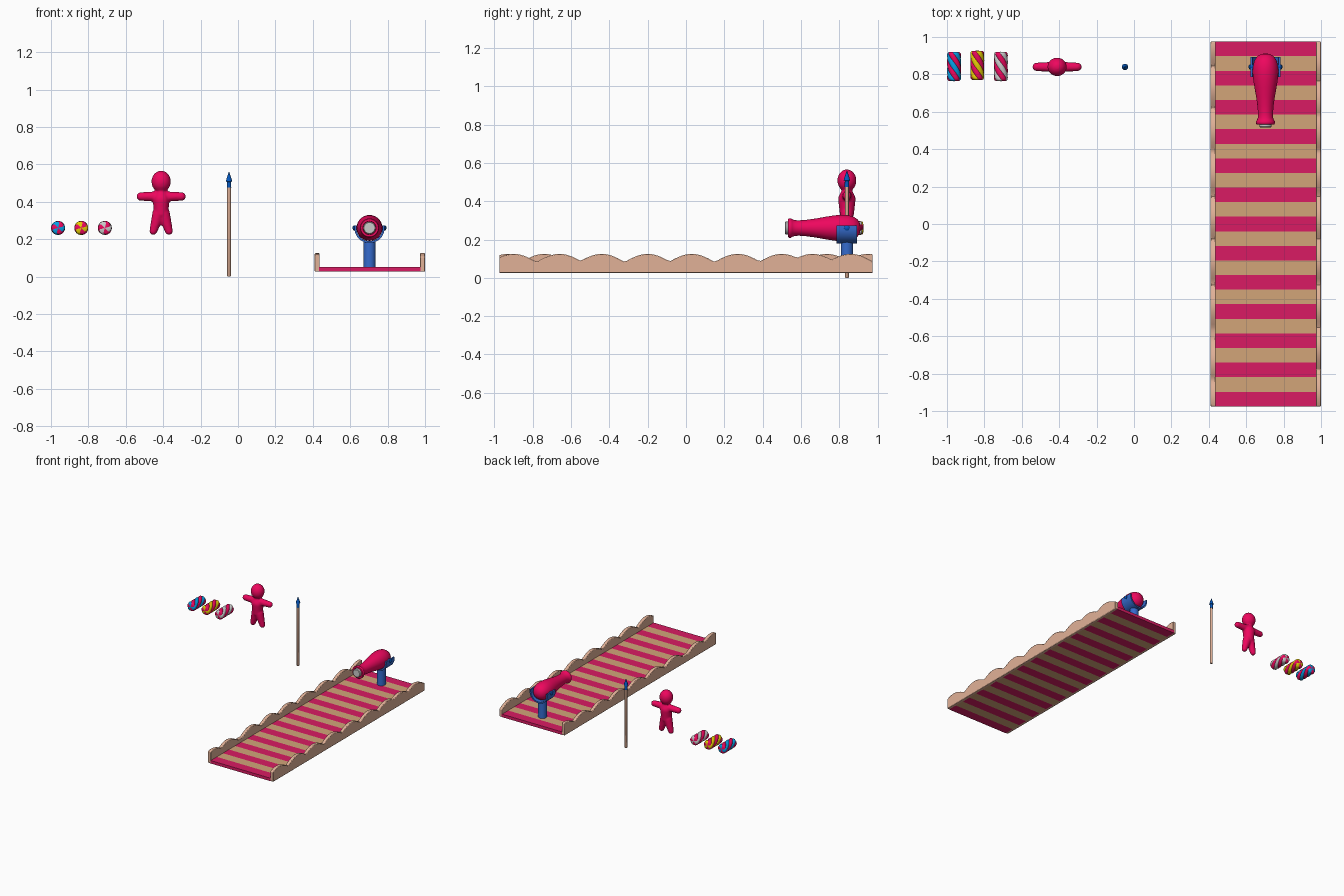
import bpy, bmesh, math
from mathutils import Matrix, Vector

if "Cube" in bpy.data.objects:
    bpy.data.objects.remove(bpy.data.objects["Cube"])


def mat(name, r, g, b):
    m = bpy.data.materials.new(name)
    m.diffuse_color = (r ** 2.2, g ** 2.2, b ** 2.2, 1)
    m.use_nodes = True
    m.node_tree.nodes["Principled BSDF"].inputs["Base Color"].default_value = m.diffuse_color
    return m


PINK = mat("pink", 0.93, 0.06, 0.37)
RASP = mat("raspberry", 0.85, 0.13, 0.39)
WOOD = mat("plank_wood", 0.82, 0.64, 0.47)
PALE = mat("pale_wood", 0.88, 0.69, 0.59)
BLUE = mat("blue", 0.22, 0.42, 0.80)
DEEP = mat("deep_blue", 0.05, 0.35, 0.75)
CYAN = mat("cyan", 0.05, 0.62, 0.90)
YELLOW = mat("yellow", 0.90, 0.80, 0.05)
GREY = mat("light_grey", 0.75, 0.74, 0.74)


def make(name, bm, mats, smooth=40):
    bmesh.ops.recalc_face_normals(bm, faces=bm.faces)
    me = bpy.data.meshes.new(name)
    bm.to_mesh(me)
    bm.free()
    ob = bpy.data.objects.new(name, me)
    bpy.context.collection.objects.link(ob)
    for m in mats:
        me.materials.append(m)
    if smooth:
        bpy.ops.object.select_all(action='DESELECT')
        ob.select_set(True)
        bpy.context.view_layer.objects.active = ob
        bpy.ops.object.shade_smooth_by_angle(angle=math.radians(smooth))
    return ob


def lathe(name, origin, profile, m, axis='Z', n=32):
    """Solid of revolution; profile is (radius, distance along axis)."""
    bm = bmesh.new()
    rot = {'Z': Matrix.Identity(4),
           'Y': Matrix.Rotation(-math.pi / 2, 4, 'X'),
           'X': Matrix.Rotation(math.pi / 2, 4, 'Y')}[axis]
    T = Matrix.Translation(origin) @ rot
    rings = [[bm.verts.new(T @ Vector((r * math.cos(2 * math.pi * i / n),
                                       r * math.sin(2 * math.pi * i / n), h)))
              for i in range(n)] for r, h in profile]
    for a, b in zip(rings, rings[1:]):
        for i in range(n):
            bm.faces.new((a[i], a[(i + 1) % n], b[(i + 1) % n], b[i]))
    bm.faces.new(rings[0])
    bm.faces.new(rings[-1])
    return make(name, bm, [m])


def extrude(name, pts, vec, m, bevel=0.0):
    bm = bmesh.new()
    f = bm.faces.new([bm.verts.new(p) for p in pts])
    r = bmesh.ops.extrude_face_region(bm, geom=[f])
    bmesh.ops.translate(bm, vec=vec, verts=[v for v in r['geom'] if isinstance(v, bmesh.types.BMVert)])
    ob = make(name, bm, [m])
    if bevel:
        b = ob.modifiers.new("bevel", 'BEVEL')
        b.width, b.segments, b.limit_method = bevel, 2, 'ANGLE'
        b.angle_limit = math.radians(50)
    return ob


# Striped deck planks
L = 0.975
pitch = 2 * L / 25
for i in range(25):
    bm = bmesh.new()
    bmesh.ops.create_cube(bm, size=1, matrix=Matrix.Translation((0.705, -L + (i + 0.5) * pitch, 0.038))
                          @ Matrix.Diagonal((0.55, pitch, 0.024, 1)))
    make(f"deck_plank_{i + 1}", bm, [WOOD if i % 2 else RASP], 0)

# Scalloped side boards
middle = [-0.44, -0.2, 0.03, 0.27, 0.5]
for name, x, peaks in (("right_board", 0.973, [-0.9, -0.66] + middle + [0.66, 0.86]),
                       ("left_board", 0.41, [-0.93, -0.74] + middle + [0.735, 0.95])):
    pts = [(x, -L, 0.026)]
    for i in range(121):
        y = -L + 2 * L * i / 120
        d = min(abs(y - p) for p in peaks)
        pts.append((x, y, 0.083 + 0.042 * max(0, math.cos(math.pi * d / 0.24))))
    pts.append((x, L, 0.026))
    extrude(name, pts, (0.027, 0, 0), PALE, 0.004)

# Cannon post, U bracket and pivot pins
CX, CY, CZ = 0.703, 0.84, 0.26
lathe("cannon_post", (CX, CY, 0.05), [(0.032, 0), (0.032, 0.137)], BLUE)
arc = [math.pi + math.pi * i / 20 for i in range(21)]
u = [(0.081, 0.012)] + [(0.081 * math.cos(a), 0.081 * math.sin(a)) for a in reversed(arc)] + [(-0.081, 0.012)]
u += [(-0.070, 0.012)] + [(0.070 * math.cos(a), 0.070 * math.sin(a)) for a in arc] + [(0.070, 0.012)]
extrude("cannon_bracket", [(CX + a, CY - 0.053, CZ + b) for a, b in u], (0, 0.106, 0), BLUE)
lathe("pivot_pin", (CX, CY, CZ), [(0.006, -0.09), (0.014, -0.084), (0.014, 0.084), (0.006, 0.09)], DEEP, 'X', 20)

# Cannon barrel: rounded breech, tapered neck, flared muzzle with hollow
prof = [(0.004, 0.912), (0.025, 0.908), (0.045, 0.896), (0.059, 0.875), (0.067, 0.845), (0.069, 0.815),
        (0.066, 0.775), (0.059, 0.73), (0.050, 0.68), (0.043, 0.63), (0.040, 0.59), (0.041, 0.568),
        (0.046, 0.555), (0.051, 0.548), (0.051, 0.538), (0.047, 0.533), (0.036, 0.533), (0.034, 0.545),
        (0.034, 0.60)]
lathe("cannon_barrel", (CX, 0, CZ), prof, PINK, 'Y', 40)
lathe("muzzle_plug", (CX, 0, CZ), [(0.029, 0.517), (0.033, 0.521), (0.033, 0.58)], GREY, 'Y')


# Twisted candy sticks with six alternating bulging strands
def candy(name, x, y, m):
    bm = bmesh.new()
    n, rows, half, r = 48, 28, 0.077, 0.0375
    rings = []
    for j in range(rows + 1):
        t = -math.cos(math.pi * j / rows)
        k = r * (1 - abs(t) ** 16 * 0.25)
        ring = []
        for i in range(n):
            p = 2 * math.pi * i / n
            q = k * (0.90 + 0.10 * abs(math.sin(3 * p)) ** 0.6)
            a = p + math.radians(105) * t
            ring.append(bm.verts.new((x + q * math.cos(a), y + half * t, CZ + q * math.sin(a))))
        rings.append(ring)
    for a, b in zip(rings, rings[1:]):
        for i in range(n):
            f = bm.faces.new((a[i], a[(i + 1) % n], b[(i + 1) % n], b[i]))
            f.material_index = (i // 8) % 2
    for ring, s in ((rings[0], -1), (rings[-1], 1)):
        c = bm.verts.new((x, y + s * (half + 0.002), CZ))
        for i in range(n):
            f = bm.faces.new((ring[i], ring[(i + 1) % n], c))
            f.material_index = (i // 8) % 2
    make(name, bm, [PINK, m])


candy("candy_stick_blue", -0.962, 0.842, CYAN)
candy("candy_stick_yellow", -0.838, 0.848, YELLOW)
candy("candy_stick_grey", -0.712, 0.842, GREY)

# Gummy figure: chains of spheres fused by a remesh
FX, FY = -0.411, 0.84
bm = bmesh.new()


def ball(p, s):
    bmesh.ops.create_uvsphere(bm, u_segments=20, v_segments=12, radius=1,
                              matrix=Matrix.Translation(p) @ Matrix.Diagonal((*s, 1)))


def limb(p, q, r0, r1, steps=9):
    for i in range(steps + 1):
        t = i / steps
        r = r0 + (r1 - r0) * t
        ball(Vector(p).lerp(Vector(q), t), (r, r, r))


ball((FX, FY, 0.508), (0.052, 0.050, 0.058))
limb((FX, FY, 0.46), (FX, FY, 0.41), 0.022, 0.046)
limb((FX, FY, 0.41), (FX, FY, 0.34), 0.046, 0.038)
for s in (-1, 1):
    limb((FX, FY, 0.428), (FX + s * 0.109, FY, 0.428), 0.029, 0.023, 12)
    limb((FX + s * 0.014, FY, 0.335), (FX + s * 0.042, FY, 0.243), 0.034, 0.021)
fig = make("gummy_figure", bm, [PINK], 0)
rm = fig.modifiers.new("fuse", 'REMESH')
rm.mode, rm.voxel_size, rm.use_smooth_shade = 'VOXEL', 0.006, True
sm = fig.modifiers.new("soften", 'SMOOTH')
sm.factor, sm.iterations = 0.5, 5

# Spear: wooden shaft and blue socketed tip
lathe("spear_shaft", (-0.048, 0.84, 0), [(0.008, 0), (0.010, 0.003), (0.010, 0.48)], PALE, n=16)
lathe("spear_tip", (-0.048, 0.84, 0.475),
      [(0.012, 0), (0.011, 0.03), (0.017, 0.034), (0.015, 0.042), (0.001, 0.085)], DEEP, n=16)
